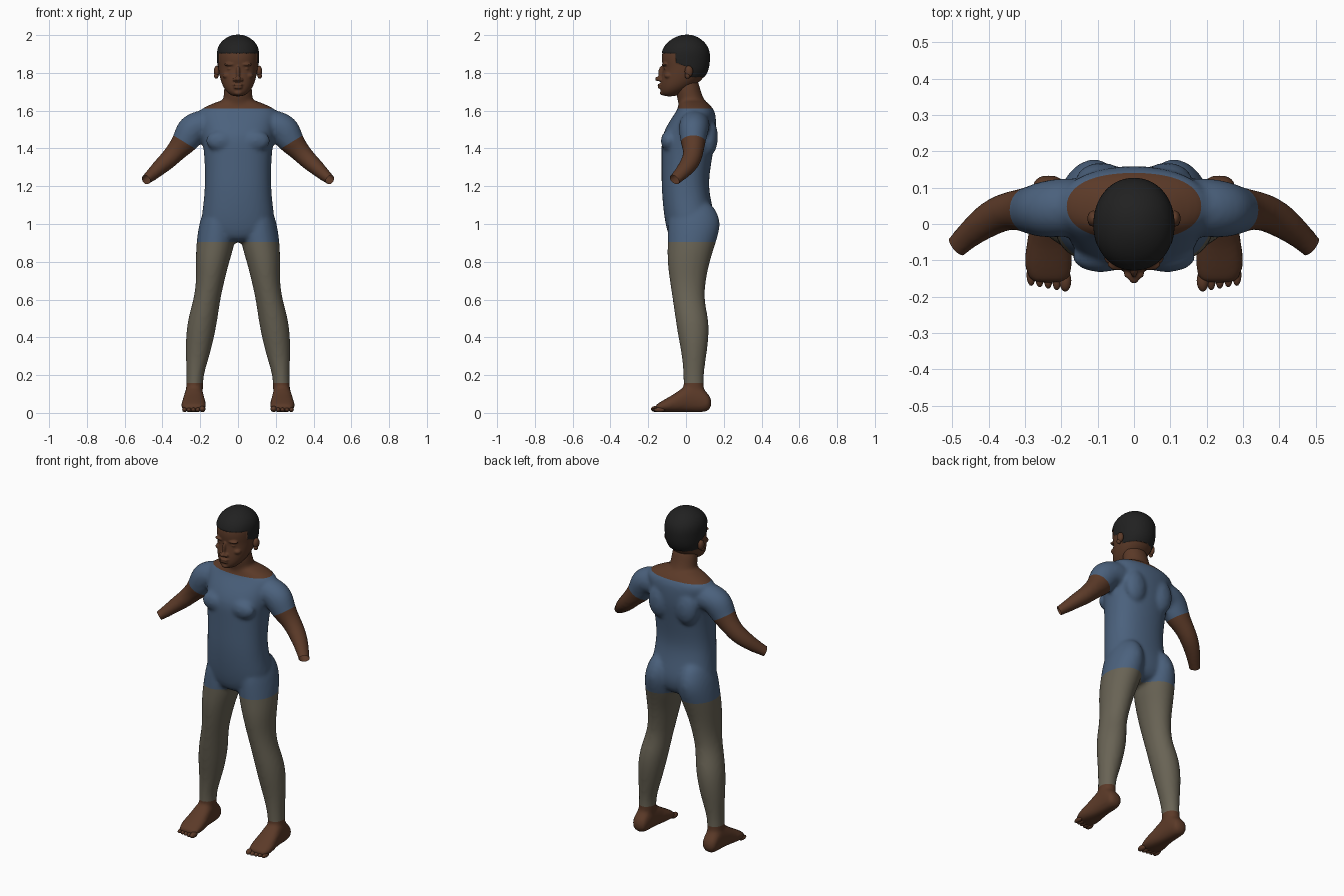
import bpy, bmesh, math
from mathutils import Vector, Matrix

if "Cube" in bpy.data.objects:
    bpy.data.objects.remove(bpy.data.objects["Cube"])


def material(name, rgb):
    m = bpy.data.materials.new(name)
    m.use_nodes = True
    m.diffuse_color = (*rgb, 1)
    bsdf = m.node_tree.nodes["Principled BSDF"]
    bsdf.inputs["Base Color"].default_value = (*rgb, 1)
    bsdf.inputs["Roughness"].default_value = 0.8
    return m


SKIN = material("brown skin", (0.105, 0.042, 0.021))
SHIRT = material("blue cloth", (0.07, 0.12, 0.205))
LEGS = material("khaki cloth", (0.14, 0.125, 0.09))
HAIR = material("black hair", (0.015, 0.015, 0.015))


def loft(bm, rings, power=2.0, n=16):
    """Skin a closed tube over rings given as (centre, half axis u, half axis v)."""
    def bend(t):
        return math.copysign(abs(t) ** (2 / power), t)
    loops = []
    for c, u, v in rings:
        angles = [2 * math.pi * i / n for i in range(n)]
        loops.append([bm.verts.new(c + u * bend(math.cos(a)) + v * bend(math.sin(a))) for a in angles])
    for low, high in zip(loops, loops[1:]):
        for i in range(n):
            j = (i + 1) % n
            bm.faces.new((low[i], low[j], high[j], high[i]))
    bm.faces.new(loops[0][::-1])
    bm.faces.new(loops[-1])


def stack(bm, rows, side=1, axis="z", power=2.0):
    """Loft along an axis; each row is (position, x from, x to, depth from, depth to)."""
    rings = []
    for p, x0, x1, d0, d1 in rows:
        x, d, r = side * (x0 + x1) / 2, (d0 + d1) / 2, (d1 - d0) / 2
        c, v = ((x, d, p), (0, r, 0)) if axis == "z" else ((x, p, d), (0, 0, r))
        rings.append((Vector(c), Vector(((x1 - x0) / 2, 0, 0)), Vector(v)))
    loft(bm, rings, power)


def limb(bm, rows, side):
    """Loft along a bent path; each row is (x, y, z, radius in y, radius across)."""
    pts = [Vector((side * r[0], r[1], r[2])) for r in rows]
    rings = []
    for i, r in enumerate(rows):
        t = (pts[min(i + 1, len(pts) - 1)] - pts[max(i - 1, 0)]).normalized()
        u = (Vector((0, 1, 0)) - t * t.y).normalized()
        rings.append((pts[i], u * r[3], t.cross(u) * r[4]))
    loft(bm, rings)


def blob(bm, centre, radii, detail=2):
    m = Matrix.Translation(centre) @ Matrix.Diagonal((*radii, 1))
    bmesh.ops.create_icosphere(bm, subdivisions=detail, radius=1, matrix=m)


def pair(bm, centre, radii):
    for s in (1, -1):
        blob(bm, (s * centre[0], *centre[1:]), radii)


def add_object(name, bm, mat):
    bmesh.ops.recalc_face_normals(bm, faces=bm.faces)
    mesh = bpy.data.meshes.new(name)
    bm.to_mesh(mesh)
    mesh.materials.append(mat)
    mesh.shade_smooth()
    ob = bpy.data.objects.new(name, mesh)
    bpy.context.collection.objects.link(ob)
    return ob


def fuse(bm, voxel, rounds):
    """Merge overlapping lofts into one smooth skin."""
    ob = add_object("blend_helper", bm, SKIN)
    ob.modifiers.new("Round", "SUBSURF").levels = 2
    mod = ob.modifiers.new("Fuse", "REMESH")
    mod.mode, mod.voxel_size = "VOXEL", voxel
    mod = ob.modifiers.new("Relax", "SMOOTH")
    mod.factor, mod.iterations = 0.5, rounds
    dg = bpy.context.evaluated_depsgraph_get()
    mesh = bpy.data.meshes.new_from_object(ob.evaluated_get(dg))
    bpy.data.objects.remove(ob)
    out = bmesh.new()
    out.from_mesh(mesh)
    bpy.data.meshes.remove(mesh)
    return out


def split(bm, rule, parts):
    """Make one object per part from the faces the rule gives it."""
    for name, mat in parts.items():
        piece = bm.copy()
        drop = [f for f in piece.faces if rule(f.calc_center_median()) != name]
        bmesh.ops.delete(piece, geom=drop, context="FACES")
        add_object(name, piece, mat)


def cut(bm, co, no, faces=None, clear=False):
    faces = list(faces or bm.faces)
    geom = {e for f in faces for e in f.edges} | {v for f in faces for v in f.verts} | set(faces)
    bmesh.ops.bisect_plane(bm, geom=list(geom), plane_co=co, plane_no=no, clear_outer=clear)


# Torso and neck
body = bmesh.new()
torso = [(.9, .1, -.07, .11), (.95, .185, -.1, .15), (1.02, .2, -.115, .16),
         (1.1, .187, -.125, .14), (1.2, .178, -.132, .12), (1.3, .178, -.132, .132),
         (1.4, .186, -.132, .15), (1.46, .195, -.132, .16), (1.52, .2, -.105, .163),
         (1.58, .215, -.065, .16), (1.61, .205, -.045, .147), (1.64, .13, -.04, .12), (1.66, .08, -.03, .09)]
stack(body, [(z, -w, w, a, b) for z, w, a, b in torso], power=2.3)
neck = [(1.58, .09, -.03, .13), (1.64, .082, -.042, .11), (1.69, .077, -.055, .08), (1.8, .072, -.055, .06)]
stack(body, [(z, -w, w, a, b) for z, w, a, b in neck])
pair(body, (.09, -.09, 1.44), (.085, .046, .06))
pair(body, (.09, .12, 1.46), (.075, .052, .11))

# Legs with hips, feet and arms
leg = [(1.13, .05, .15, -.05, .12), (1.06, .02, .19, -.09, .172), (.99, .012, .21, -.1, .188),
       (.9, .012, .223, -.1, .16), (.8, .045, .226, -.102, .127), (.7, .07, .222, -.088, .106),
       (.6, .093, .236, -.072, .096), (.5, .106, .267, -.058, .122), (.4, .125, .278, -.042, .123),
       (.3, .15, .278, -.022, .108), (.2, .183, .273, -.014, .094), (.14, .183, .277, -.014, .096),
       (.05, .19, .275, -.01, .1)]
foot = [(.135, .2, .27, .025, .08), (.11, .188, .28, .004, .11), (.06, .185, .282, 0, .16),
        (0, .18, .287, .002, .15), (-.05, .172, .296, .002, .108), (-.1, .166, .304, .002, .08),
        (-.14, .172, .298, .006, .056), (-.165, .18, .285, .012, .04)]
arm = [(.1, .05, 1.52, .08, .075), (.2, .045, 1.528, .083, .085), (.25, .04, 1.498, .08, .088),
       (.28, .037, 1.435, .068, .072), (.325, .04, 1.388, .055, .055), (.37, .03, 1.338, .053, .05),
       (.42, 0, 1.295, .047, .042), (.46, -.035, 1.257, .037, .034), (.49, -.064, 1.232, .034, .026),
       (.53, -.1, 1.2, .032, .022)]
for s in (1, -1):
    stack(body, leg, s)
    stack(body, foot, s, axis="y", power=2.4)
    limb(body, arm, s)
body = fuse(body, 0.011, 5)

# Garment edges and open wrists
for z in (1.612, .905, .158):
    cut(body, (0, 0, z), (0, 0, 1))
for s in (1, -1):
    cut(body, (s * .27, 0, 1.425), (s * .52, 0, -.85), [f for f in body.faces if s * f.calc_center_median().x > .19])
    hand = [f for f in body.faces if s * f.calc_center_median().x > .36]
    cut(body, (s * .487, -.061, 1.234), (s * .62, -.6, -.45), hand, clear=True)


def body_part(c):
    x = abs(c.x)
    if x > .2 and c.z > 1.15 and (x - .27) * .52 - (c.z - 1.425) * .85 > 0:
        return "left_arm" if c.x > 0 else "right_arm"
    if c.z > 1.612:
        return "neck_and_shoulders"
    if c.z > .905:
        return "shirt"
    if c.z > .158:
        return "leggings"
    return "left_foot" if c.x > 0 else "right_foot"


split(body, body_part, {"shirt": SHIRT, "leggings": LEGS, "neck_and_shoulders": SKIN, "left_arm": SKIN,
                        "right_arm": SKIN, "left_foot": SKIN, "right_foot": SKIN})

# Toes, from the big toe outward
for s, label in ((1, "left"), (-1, "right")):
    toes = bmesh.new()
    for i in range(5):
        r = .0165 if i == 0 else .0125
        blob(toes, (s * (.189 + .0235 * i), -.156 + .004 * i, r + .004), (r, .03, r), 3)
    add_object(label + "_toes", toes, SKIN)

# Skull and jaw
head = bmesh.new()
skull = [(1.675, .025, -.115, -.06), (1.69, .052, -.134, -.02), (1.72, .078, -.138, .03),
         (1.76, .094, -.136, .085), (1.8, .103, -.128, .112), (1.83, .107, -.124, .122),
         (1.87, .11, -.133, .127), (1.92, .112, -.128, .126), (1.96, .093, -.1, .1),
         (1.988, .055, -.055, .062), (1.999, .02, -.015, .025)]
stack(head, [(z, -w, w, a, b) for z, w, a, b in skull], power=2.1)

# Nose, lips, chin, brows, eyes and cheeks
blob(head, (0, -.13, 1.8), (.011, .018, .04))
blob(head, (0, -.146, 1.768), (.016, .02, .014))
pair(head, (.017, -.137, 1.764), (.012, .014, .01))
blob(head, (0, -.136, 1.737), (.03, .016, .007))
blob(head, (0, -.135, 1.722), (.026, .016, .007))
blob(head, (0, -.122, 1.694), (.025, .018, .014))
pair(head, (.043, -.112, 1.845), (.034, .017, .009))
pair(head, (.042, -.106, 1.822), (.017, .013, .008))
pair(head, (.058, -.092, 1.785), (.026, .024, .018))
head = fuse(head, 0.005, 2)


def head_part(c):
    if c.y < -.055:
        line = 1.905
    elif c.y < .015:
        line = 1.855 - .35 * (c.y + .055)
    else:
        line = 1.778
    return "hair" if c.z > line else "face"


# Hair stands slightly proud of the scalp
head.normal_update()
for v, n in [(v, v.normal.copy()) for v in head.verts if head_part(v.co) == "hair"]:
    v.co += n * .004
split(head, head_part, {"face": SKIN, "hair": HAIR})

# Ears
for s, label in ((1, "left"), (-1, "right")):
    ear = bmesh.new()
    blob(ear, (s * .112, .015, 1.808), (.016, .022, .03), 3)
    blob(ear, (s * .115, .008, 1.785), (.012, .014, .016), 3)
    add_object(label + "_ear", ear, SKIN)
